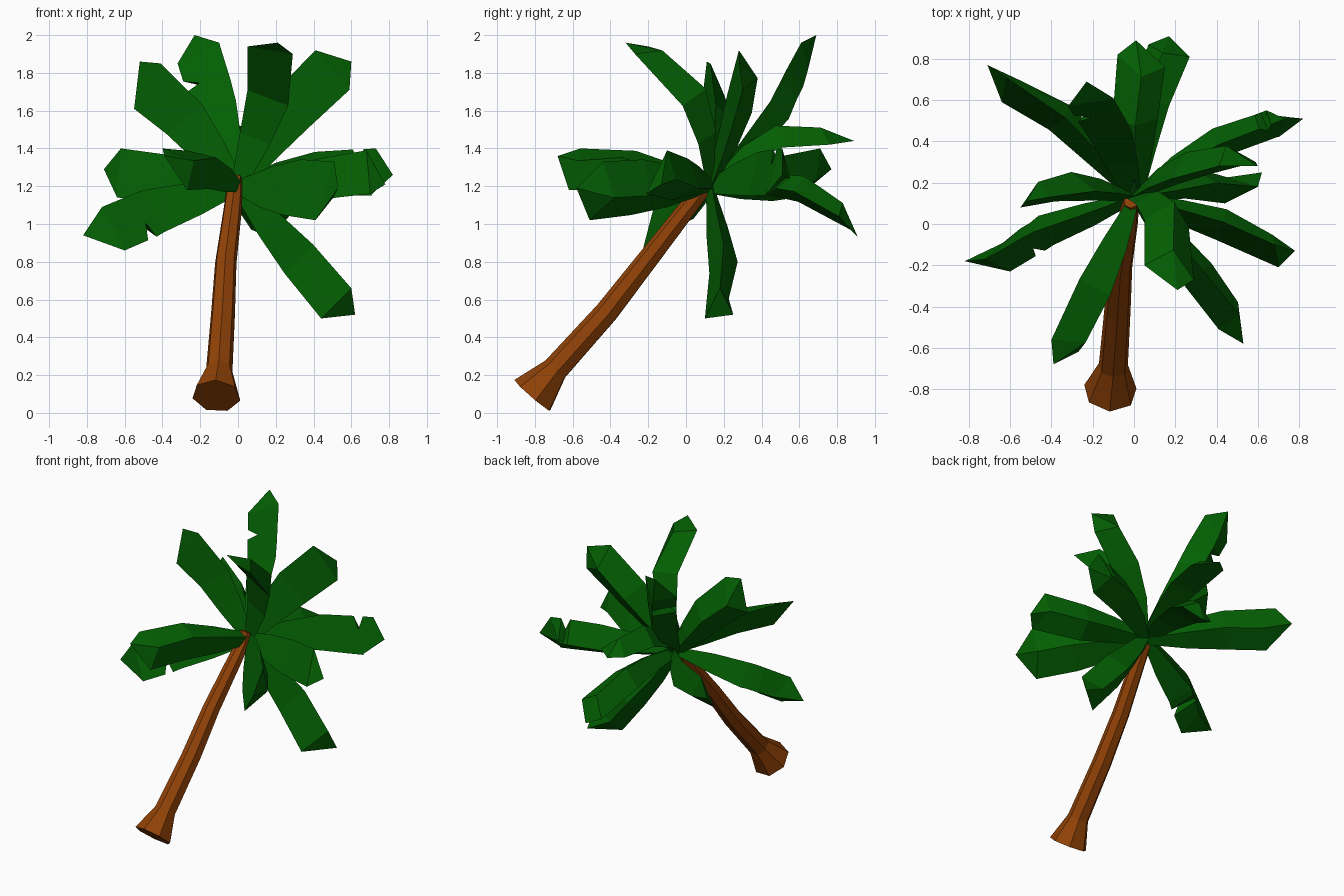
import bpy, bmesh, math
from mathutils import Vector

cube = bpy.data.objects.get("Cube")
if cube:
    bpy.data.objects.remove(cube, do_unlink=True)


def make_material(name, color):
    mat = bpy.data.materials.new(name)
    mat.use_nodes = True
    mat.diffuse_color = color
    mat.node_tree.nodes["Principled BSDF"].inputs["Base Color"].default_value = color
    return mat


def make_object(name, bm, mat):
    bmesh.ops.recalc_face_normals(bm, faces=bm.faces[:])
    mesh = bpy.data.meshes.new(name)
    bm.to_mesh(mesh)
    bm.free()
    mesh.materials.append(mat)
    obj = bpy.data.objects.new(name, mesh)
    bpy.context.collection.objects.link(obj)
    return obj


def skin(bm, rings):
    """Join neighbouring rings of vertices with quads."""
    for lower, upper in zip(rings, rings[1:]):
        count = len(lower)
        for i in range(count):
            j = (i + 1) % count
            bm.faces.new((lower[i], lower[j], upper[j], upper[i]))


bark = make_material("bark brown", (0.28, 0.054, 0.002, 1))
leaf_green = make_material("leaf green", (0.001, 0.115, 0.001, 1))


def build_trunk(path, sides=7):
    """Leaning tapered trunk with a flared foot."""
    bm = bmesh.new()
    points = [Vector(p[:3]) for p in path]
    rings = []
    for k, point in enumerate(points):
        before, after = points[max(k - 1, 0)], points[min(k + 1, len(points) - 1)]
        axis = (after - before).normalized()
        across = Vector((1, 0, 0))
        across = (across - axis * across.dot(axis)).normalized()
        other = axis.cross(across)
        ring = []
        for i in range(sides):
            a = math.tau * i / sides + 0.2
            offset = across * math.cos(a) + other * math.sin(a)
            ring.append(bm.verts.new(point + offset * path[k][3]))
        rings.append(ring)
    skin(bm, rings)
    bm.faces.new(rings[0])
    bm.faces.new(rings[-1])
    return make_object("trunk", bm, bark)


build_trunk([
    (-0.115, -0.81, 0.09, 0.13),
    (-0.1, -0.69, 0.23, 0.072),
    (-0.08, -0.42, 0.53, 0.065),
    (-0.065, -0.21, 0.8, 0.058),
    (-0.03, 0.0, 1.07, 0.05),
    (-0.02, 0.08, 1.17, 0.045),
    (-0.015, 0.11, 1.25, 0.035),
])

CROWN = Vector((0, 0.12, 1.2))


def build_leaf(name, tip, corner_a, corner_b, bow, sway=0, tear=0):
    """Flat-bottomed ridged leaf from the crown to a blunt pointed end."""
    tip, corner_a, corner_b = Vector(tip), Vector(corner_a), Vector(corner_b)
    chord = (tip - CROWN).normalized()
    side = corner_b - corner_a
    side -= chord * side.dot(chord)
    half = side.length / 2
    side.normalize()
    ridge_dir = chord.cross(side)
    bend = ridge_dir * bow + side * sway
    shoulder = (corner_a + corner_b) / 2
    middle = CROWN.lerp(tip, 0.54) + bend
    inner = CROWN.lerp(tip, 0.28) + bend * 0.7

    # centre, half widths on both sides, ridge height
    sections = [(CROWN, 0.04, 0.04, 0.03),
                (inner, half * 0.7, half * 0.7, 0.09),
                (middle, half * 0.95, half * 0.95, 0.12)]
    if tear:
        for shift, width in ((-0.1, half), (0, 0.04), (0.1, half)):
            sections.append((middle.lerp(shoulder, tear + shift), width, half, 0.11))

    bm = bmesh.new()
    rings = []
    for centre, width_a, width_b, ridge in sections:
        rings.append([bm.verts.new(p) for p in
                      (centre - side * width_a,
                       centre + ridge_dir * ridge,
                       centre + side * width_b)])
    end_ridge = shoulder + ridge_dir * 0.1 - chord * 0.05
    end = [bm.verts.new(p) for p in (corner_a, end_ridge, corner_b)]
    skin(bm, rings + [end])
    bm.faces.new(rings[0])
    point = bm.verts.new(tip)
    for i in range(3):
        bm.faces.new((end[i], end[(i + 1) % 3], point))
    return make_object(name, bm, leaf_green)


# Name, tip, two end corners, bow towards the ridge, sideways bend, place of the tear
leaves = [
    ("leaf_back_right", (-0.71, 0.77, 1.29), (-0.64, 0.59, 1.14), (-0.62, 0.71, 1.4), 0.02),
    ("leaf_back_high", (-0.23, 0.69, 2), (-0.32, 0.57, 1.85), (-0.1, 0.61, 1.96), 0.02, 0, 0.48),
    ("leaf_back_level", (0.01, 0.89, 1.44), (0.15, 0.76, 1.42), (-0.08, 0.82, 1.44), 0.08),
    ("leaf_back_low", (0.17, 0.91, 0.93), (0.27, 0.81, 1.04), (0.07, 0.87, 0.97), 0.1),
    ("leaf_right_high", (-0.52, 0.11, 1.86), (-0.55, 0.08, 1.61), (-0.41, 0.13, 1.85), 0.02),
    ("leaf_right_low", (-0.82, -0.18, 0.94), (-0.6, -0.23, 0.86), (-0.72, -0.17, 1.09), -0.03, 0, 0.3),
    ("leaf_left_back", (0.82, 0.51, 1.26), (0.73, 0.51, 1.4), (0.7, 0.42, 1.15), 0.02, -0.04, 0.8),
    ("leaf_left_high", (0.6, 0.28, 1.86), (0.41, 0.28, 1.92), (0.59, 0.3, 1.71), 0.03, -0.06),
    ("leaf_left_front", (0.78, -0.13, 1.21), (0.68, -0.1, 1.39), (0.7, -0.21, 1.16), -0.03, -0.02),
    ("leaf_left_low", (0.62, 0.25, 0.52), (0.6, 0.18, 0.66), (0.44, 0.1, 0.5), -0.02, 0.03),
    ("leaf_front_left", (0.53, -0.58, 1.19), (0.51, -0.44, 1.33), (0.41, -0.51, 1.02), 0),
    ("leaf_front_high", (0.21, -0.32, 1.96), (0.05, -0.2, 1.94), (0.29, -0.27, 1.9), 0.14),
    ("leaf_front_right", (-0.39, -0.68, 1.36), (-0.4, -0.56, 1.4), (-0.27, -0.62, 1.18), 0),
]
for leaf in leaves:
    build_leaf(*leaf)
